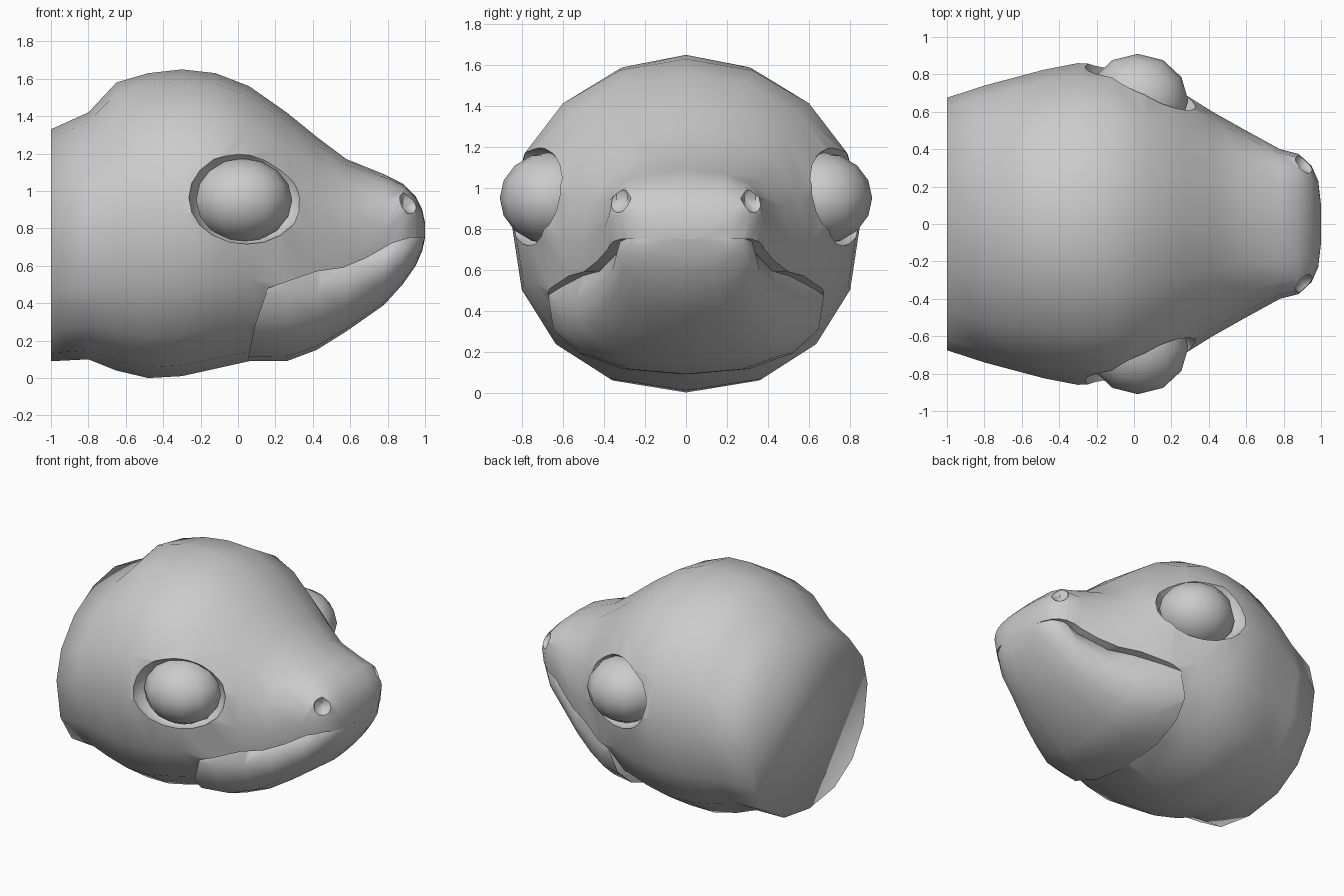
import bpy, bmesh, math
from mathutils import Matrix

cube = bpy.data.objects.get("Cube")
if cube:
    bpy.data.objects.remove(cube, do_unlink=True)

skin = bpy.data.materials.new("plain_grey")
skin.use_nodes = True
GREY = (0.6, 0.6, 0.6, 1)
skin.diffuse_color = GREY
skin.node_tree.nodes["Principled BSDF"].inputs["Base Color"].default_value = GREY


def make_object(name, bm, helper=False):
    bmesh.ops.recalc_face_normals(bm, faces=bm.faces)
    mesh = bpy.data.meshes.new(name)
    bm.to_mesh(mesh)
    bm.free()
    mesh.materials.append(skin)
    ob = bpy.data.objects.new(name, mesh)
    bpy.context.collection.objects.link(ob)
    ob.hide_render = helper
    return ob


def select(ob):
    bpy.ops.object.select_all(action='DESELECT')
    ob.select_set(True)
    bpy.context.view_layer.objects.active = ob


def cut(ob, cutter, operation='DIFFERENCE'):
    select(ob)
    mod = ob.modifiers.new("cut", 'BOOLEAN')
    mod.operation = operation
    mod.solver = 'EXACT'
    mod.object = cutter
    bpy.ops.object.modifier_apply(modifier=mod.name)


def smooth(ob, degrees):
    select(ob)
    bpy.ops.object.shade_smooth_by_angle(angle=math.radians(degrees))


def ellipsoid(name, centre, radii, turn=0.0, segments=12, rings=8, helper=False):
    bm = bmesh.new()
    bmesh.ops.create_uvsphere(bm, u_segments=segments, v_segments=rings, radius=1)
    bm.transform(Matrix.Translation(centre) @ Matrix.Rotation(turn, 4, 'Z')
                 @ Matrix.Diagonal((*radii, 1)))
    return make_object(name, bm, helper)


# Skull stations along x: x, top, bottom, half width, widest height, top boxiness
STATIONS = [
    (-1.00, 1.33, 0.09, 0.675, 0.75, 1.05),
    (-0.80, 1.42, 0.10, 0.74, 0.80, 1.05),
    (-0.65, 1.58, 0.04, 0.78, 0.85, 1.05),
    (-0.48, 1.63, 0.00, 0.825, 0.88, 1.05),
    (-0.30, 1.65, 0.01, 0.86, 0.88, 1.05),
    (-0.12, 1.63, 0.05, 0.85, 0.89, 1.0),
    (0.06, 1.56, 0.09, 0.79, 0.88, 1.0),
    (0.26, 1.42, 0.09, 0.70, 0.80, 1.0),
    (0.42, 1.29, 0.15, 0.60, 0.74, 0.95),
    (0.58, 1.17, 0.25, 0.51, 0.72, 0.9),
    (0.78, 1.09, 0.39, 0.40, 0.80, 0.75),
    (0.88, 1.04, 0.50, 0.375, 0.87, 0.7),
    (0.95, 0.97, 0.60, 0.31, 0.86, 0.7),
    (0.985, 0.90, 0.68, 0.23, 0.80, 0.75),
    (1.00, 0.83, 0.75, 0.10, 0.79, 1.0),
]
SIDES = 16
LOWER_BOX = 0.87


def loft(jaw=False):
    bm = bmesh.new()
    rings = []
    for x, top, bottom, width, mid, box in STATIONS:
        if jaw:  # the jaw bulges lower down and tucks in under the lip
            mid = (mid + bottom) / 2
            top, width, box = 2 * mid - bottom, width * 0.9, LOWER_BOX
        ring = []
        for i in range(SIDES):
            a = 2 * math.pi * i / SIDES
            c, s = math.cos(a), math.sin(a)
            p = box if s > 0 else LOWER_BOX
            y = math.copysign(abs(c) ** p, c) * width
            z = mid + abs(s) ** p * (top - mid if s > 0 else bottom - mid)
            ring.append(bm.verts.new((x, y, z)))
        rings.append(ring)
    for a, b in zip(rings, rings[1:]):
        for i in range(SIDES):
            j = (i + 1) % SIDES
            bm.faces.new((a[i], a[j], b[j], b[i]))
    bm.faces.new(rings[0])
    bm.faces.new(rings[-1])
    return bm


# Mouth outline swept across the head
MOUTH = [(0.05, -0.3), (0.05, 0.09), (0.09, 0.28), (0.16, 0.48), (0.42, 0.57), (0.56, 0.59),
         (0.68, 0.64), (0.82, 0.72), (0.92, 0.75), (1.2, 0.75), (1.2, -0.3)]
bm = bmesh.new()
face = bm.faces.new([bm.verts.new((x, -1.2, z)) for x, z in MOUTH])
swept = bmesh.ops.extrude_face_region(bm, geom=[face])["geom"]
bmesh.ops.translate(bm, vec=(0, 2.4, 0),
                    verts=[v for v in swept if isinstance(v, bmesh.types.BMVert)])
mouth_cutter = make_object("mouth_cutter", bm, helper=True)

# Head, and a narrower lower jaw set inside the lip
head = make_object("head", loft())
jaw = make_object("lower_jaw", loft(jaw=True))
cut(head, mouth_cutter)
cut(jaw, mouth_cutter, 'INTERSECT')
helpers = [mouth_cutter]

# Eye sockets, eyeballs and nostrils on both sides
for side, label in ((1, "back"), (-1, "front")):
    turn = -side * math.radians(21)
    socket = ellipsoid("socket_cutter", (0.045, side * 0.76, 0.965), (0.33, 0.16, 0.25),
                       turn, 16, 10, helper=True)
    nostril = ellipsoid("nostril_cutter", (0.935, side * 0.345, 0.95), (0.075, 0.08, 0.075),
                        turn * 2, 8, 6, helper=True)
    cut(head, socket)
    cut(head, nostril)
    helpers += [socket, nostril]
    eye = ellipsoid(label + "_eyeball", (0.02, side * 0.66, 0.95), (0.27, 0.25, 0.225))
    smooth(eye, 80)

for helper in helpers:
    bpy.data.objects.remove(helper, do_unlink=True)

smooth(head, 38)
smooth(jaw, 60)

# The neck end blends softly into the sides
verts = head.data.vertices
for edge in head.data.edges:
    if all(verts[v].co.x < -0.99 for v in edge.vertices):
        edge.use_edge_sharp = False
